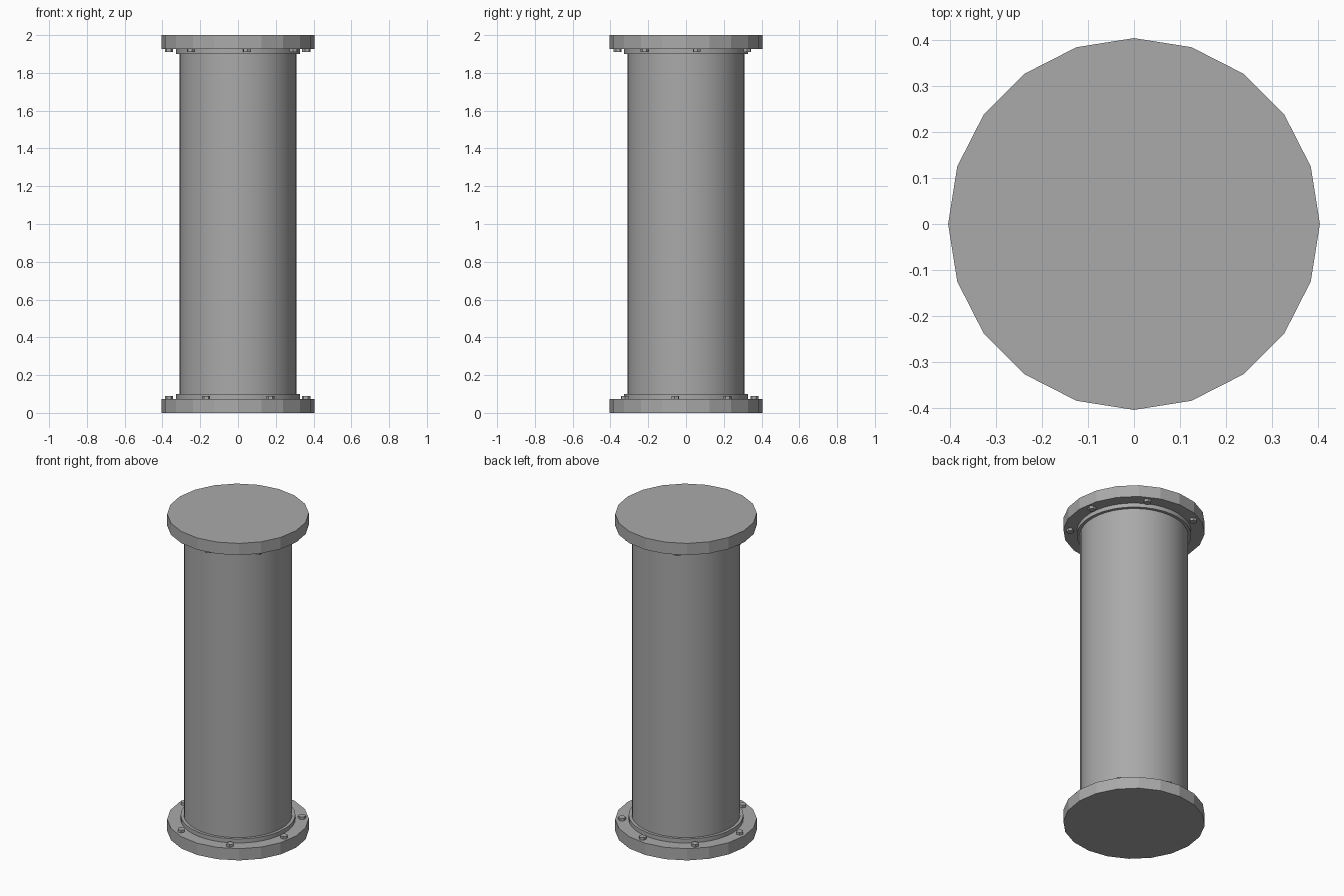
import bpy
from math import radians, cos, sin, pi

cube = bpy.data.objects.get("Cube")
if cube:
    bpy.data.objects.remove(cube, do_unlink=True)

steel = bpy.data.materials.new("grey_steel")
steel.use_nodes = True
GREY = (0.4, 0.4, 0.4, 1)
steel.diffuse_color = GREY
steel.node_tree.nodes["Principled BSDF"].inputs["Base Color"].default_value = GREY

HEIGHT = 2.0
FLANGE_H = 0.074
COLLAR_TOP = 0.1
BOLT_RING = 0.366
BOLT_ANGLES = (36.6, 82.5, 133, 182, 242.5, 298, 351)


def cylinder(name, radius, z0, z1, sides, x=0, y=0, turn=0, smooth=False):
    bpy.ops.mesh.primitive_cylinder_add(
        vertices=sides, radius=radius, depth=z1 - z0,
        location=(x, y, (z0 + z1) / 2), rotation=(0, 0, turn))
    ob = bpy.context.object
    ob.name = name
    ob.data.materials.append(steel)
    if smooth:
        bpy.ops.object.shade_smooth_by_angle(angle=radians(30))
    return ob


# Main pipe
cylinder("pipe", 0.31, FLANGE_H, HEIGHT - FLANGE_H, 40, smooth=True)

# Matching ends: the top one is the bottom one flipped about the x axis
for end, flip in (("bottom", False), ("top", True)):
    def span(a, b):
        return (HEIGHT - b, HEIGHT - a) if flip else (a, b)

    cylinder(end + "_flange", 0.405, *span(0, FLANGE_H), 20)
    cylinder(end + "_collar", 0.328, *span(FLANGE_H, COLLAR_TOP), 40, smooth=True)
    for i, degrees in enumerate(BOLT_ANGLES):
        a = radians(-degrees if flip else degrees)
        cylinder(f"{end}_bolt_{i + 1}", 0.022, *span(FLANGE_H - 0.01, 0.09), 6,
                 BOLT_RING * cos(a), BOLT_RING * sin(a), a + pi / 6)
